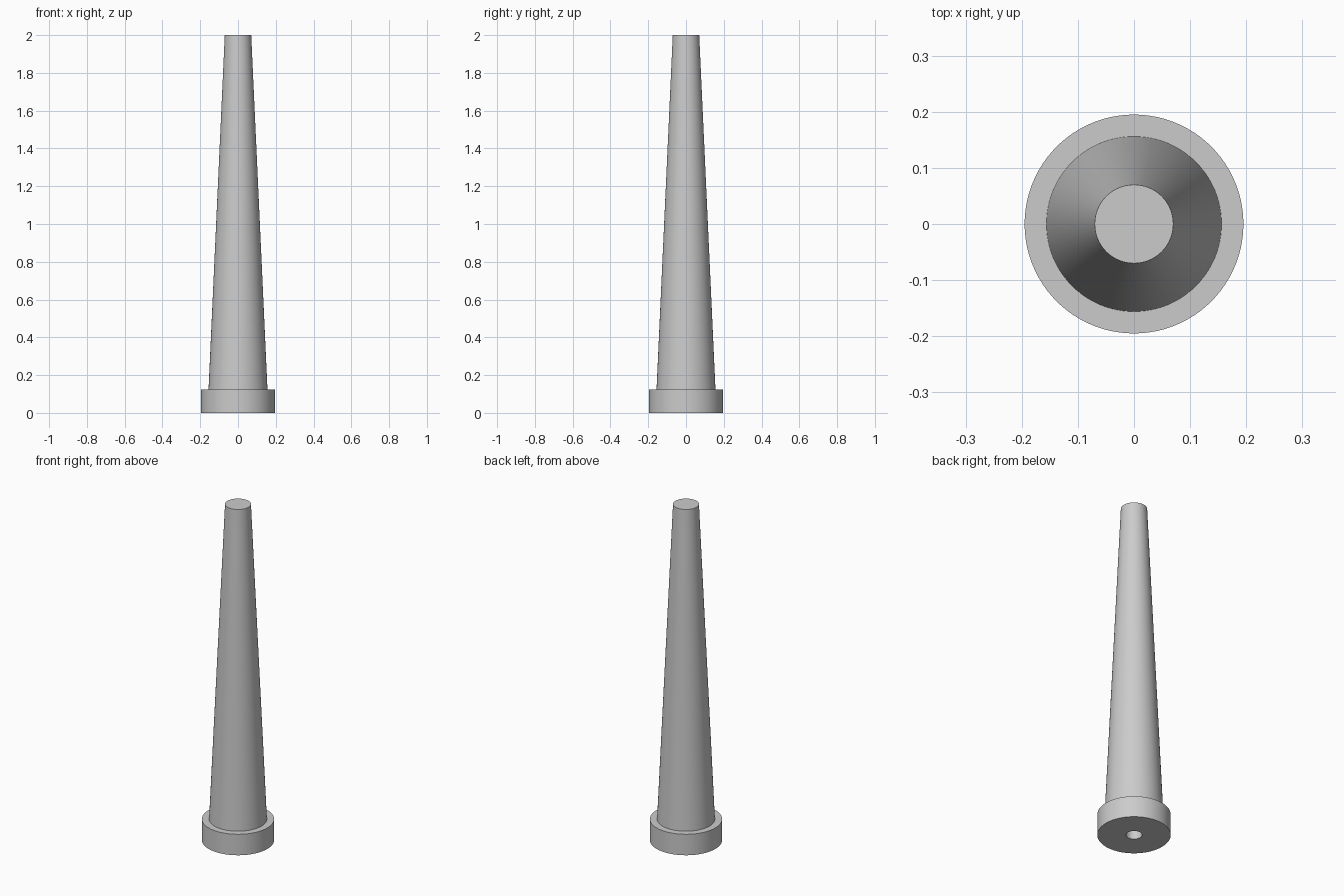
import bpy, bmesh, math

if "Cube" in bpy.data.objects:
    bpy.data.objects.remove(bpy.data.objects["Cube"], do_unlink=True)

SEGMENTS = 96
HEIGHT = 2.0
FLANGE_R, FLANGE_H = 0.195, 0.125
SHAFT_R, TIP_R = 0.156, 0.07
BORE_R, BORE_DEPTH = 0.043, 1.8

# Plain grey metal
grey = bpy.data.materials.new("grey_metal")
grey.use_nodes = True
colour = (0.6, 0.6, 0.6, 1)
grey.diffuse_color = colour
grey.node_tree.nodes["Principled BSDF"].inputs["Base Color"].default_value = colour


def lathe(name, profile):
    """Spin a radius/height profile around z; ends on the axis are closed."""
    bm = bmesh.new()
    verts = [bm.verts.new((r, 0, z)) for r, z in profile]
    edges = [bm.edges.new(pair) for pair in zip(verts, verts[1:])]
    bmesh.ops.spin(bm, geom=verts + edges, cent=(0, 0, 0), axis=(0, 0, 1),
                   angle=math.tau, steps=SEGMENTS, use_merge=False)
    bmesh.ops.remove_doubles(bm, verts=bm.verts, dist=1e-5)
    bmesh.ops.recalc_face_normals(bm, faces=bm.faces)
    mesh = bpy.data.meshes.new(name)
    bm.to_mesh(mesh)
    bm.free()
    mesh.materials.append(grey)
    obj = bpy.data.objects.new(name, mesh)
    bpy.context.collection.objects.link(obj)
    bpy.ops.object.select_all(action="DESELECT")
    obj.select_set(True)
    bpy.context.view_layer.objects.active = obj
    bpy.ops.object.shade_smooth_by_angle(angle=math.radians(30))
    return obj


# Tapered pin: blind bore from below, flange, step, sloping shaft, flat tip
lathe("tapered_pin", [
    (0, BORE_DEPTH), (BORE_R, BORE_DEPTH), (BORE_R, 0),
    (FLANGE_R, 0), (FLANGE_R, FLANGE_H),
    (SHAFT_R, FLANGE_H), (TIP_R, HEIGHT), (0, HEIGHT),
])
